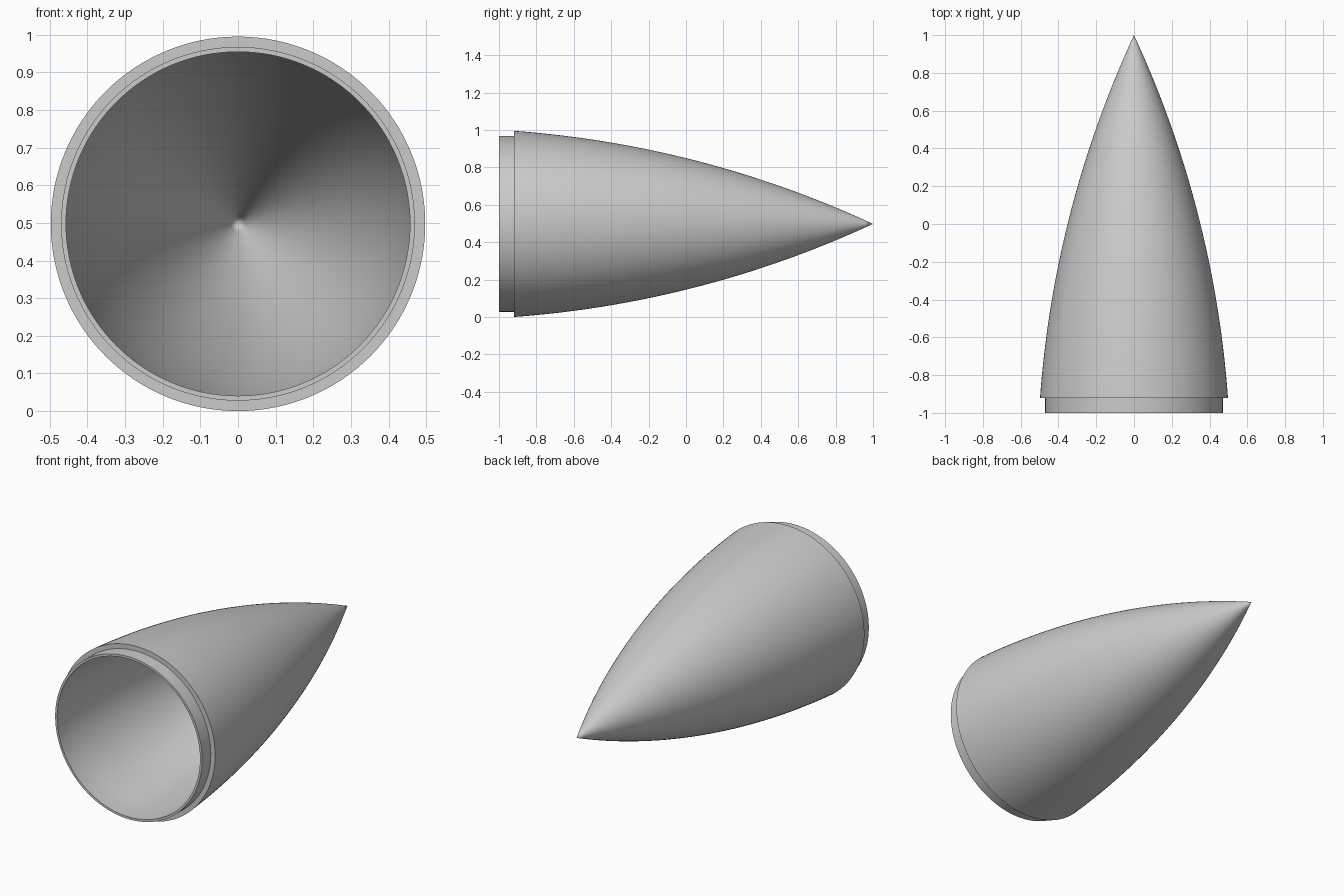
import bpy
import bmesh
from math import sin, asin, atan2, hypot, pi
from mathutils import Vector

cube = bpy.data.objects.get("Cube")
if cube:
    bpy.data.objects.remove(cube, do_unlink=True)

RADIUS = 0.4975      # widest outer radius, also the axis height
STEP_Y = -0.92       # where the shell meets the shoulder
SEGMENTS = 128


def ogive(start, end, bulge, steps=40):
    """Circular arc of (y, radius) points bulging away from the axis."""
    start, end = Vector(start), Vector(end)
    chord = end - start
    half = chord.length / 2
    arc_radius = (half ** 2 + bulge ** 2) / (2 * bulge)
    along = chord.normalized()
    outward = Vector((-along.y, along.x))
    centre = (start + end) / 2 - outward * (arc_radius - bulge)
    sweep = asin(half / arc_radius)
    points = []
    for i in range(steps + 1):
        a = sweep * (2 * i / steps - 1)
        height = (arc_radius ** 2 - (arc_radius * sin(a)) ** 2) ** 0.5
        points.append(centre + along * arc_radius * sin(a) + outward * height)
    points[0], points[-1] = start, end
    return points


# Wall section: outer shell, stepped shoulder, then the hollow inside
outer = ogive((STEP_Y, RADIUS), (1, 0), 0.09)
inner = ogive((STEP_Y, 0.457), (0.91, 0), 0.085)
profile = outer[::-1] + [(STEP_Y, 0.47), (-1, 0.47), (-1, 0.457)] + inner

# Revolve the section about the long axis
bm = bmesh.new()
verts = [bm.verts.new((0, y, r)) for y, r in profile]
edges = [bm.edges.new(pair) for pair in zip(verts, verts[1:])]
bmesh.ops.spin(bm, geom=verts + edges, cent=(0, 0, 0), axis=(0, 1, 0),
               angle=2 * pi, steps=SEGMENTS)
bmesh.ops.remove_doubles(bm, verts=bm.verts, dist=0.0001)
bmesh.ops.recalc_face_normals(bm, faces=bm.faces)
mesh = bpy.data.meshes.new("nose_cone")
bm.to_mesh(mesh)
bm.free()

cone = bpy.data.objects.new("nose_cone", mesh)
cone.location.z = RADIUS
bpy.context.collection.objects.link(cone)

# Plain grey finish
grey = bpy.data.materials.new("light_grey")
grey.use_nodes = True
colour = (0.6, 0.6, 0.6, 1)
grey.diffuse_color = colour
grey.node_tree.nodes["Principled BSDF"].inputs["Base Color"].default_value = colour
mesh.materials.append(grey)

# Smooth shell with crisp shoulder edges
bpy.ops.object.select_all(action="DESELECT")
cone.select_set(True)
bpy.context.view_layer.objects.active = cone
bpy.ops.object.shade_smooth_by_angle(angle=pi / 6)
